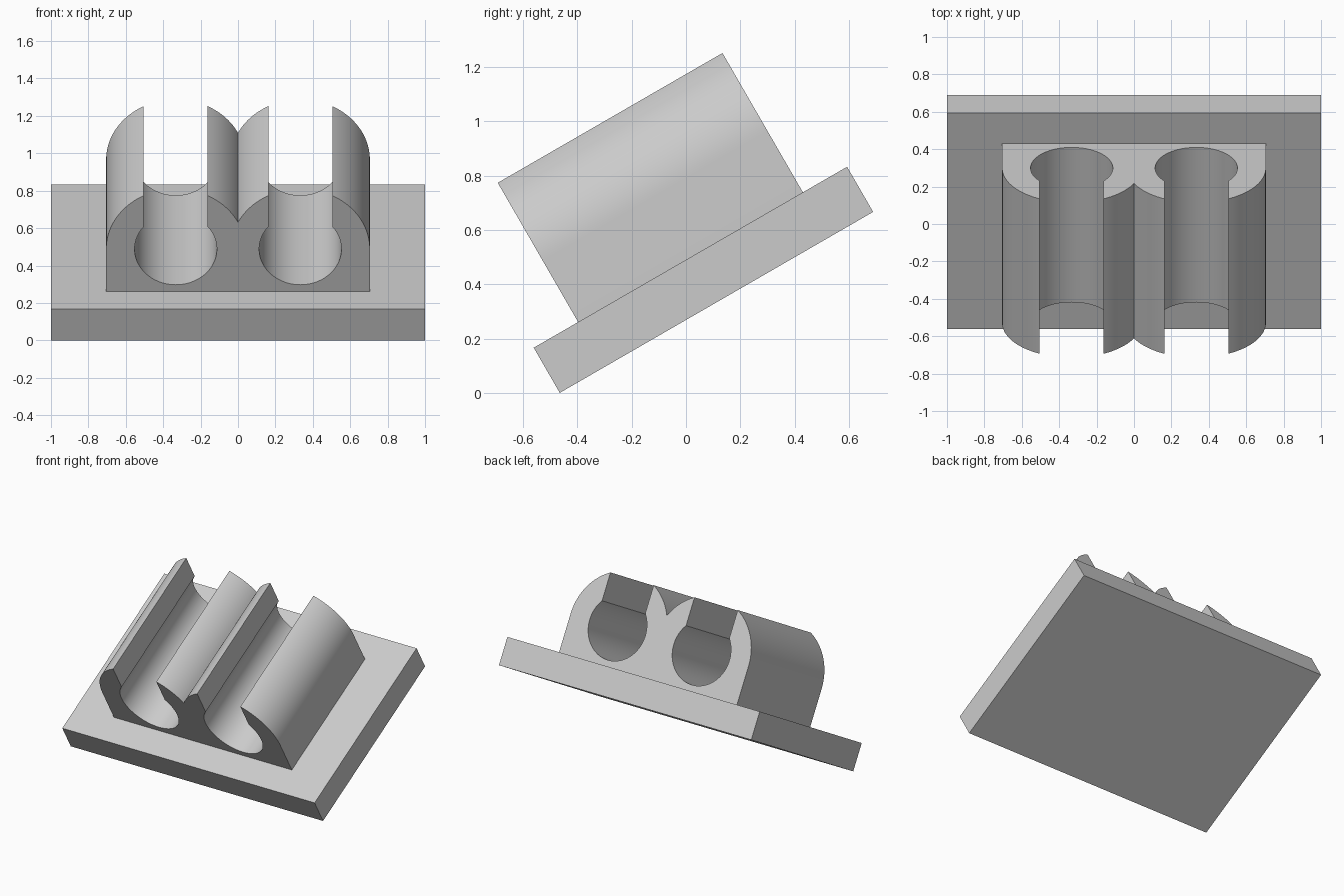
import bpy, bmesh
from math import acos, cos, sin, pi, radians

if "Cube" in bpy.data.objects:
    bpy.data.objects.remove(bpy.data.objects["Cube"], do_unlink=True)

TILT = radians(30)
ORIGIN = (0, -0.465, 0)
PLATE_LENGTH, PLATE_THICK = 1.333, 0.192
CLIP_START, CLIP_LENGTH = 0.189, 0.956
CENTRE_X, CENTRE_Z = 0.333, 0.454
OUTER, BORE, SLOT = 0.372, 0.22, 0.171

grey = bpy.data.materials.new("light grey")
grey.use_nodes = True
colour = (0.6, 0.6, 0.6, 1)
grey.diffuse_color = colour
grey.node_tree.nodes["Principled BSDF"].inputs["Base Color"].default_value = colour


def extrude_profile(name, points, start, length):
    """Extrude a closed x-z outline along the tilted base direction."""
    bm = bmesh.new()
    face = bm.faces.new([bm.verts.new((x, start, z)) for x, z in points])
    result = bmesh.ops.extrude_face_region(bm, geom=[face])
    moved = [v for v in result["geom"] if isinstance(v, bmesh.types.BMVert)]
    bmesh.ops.translate(bm, vec=(0, length, 0), verts=moved)
    bmesh.ops.recalc_face_normals(bm, faces=bm.faces)
    mesh = bpy.data.meshes.new(name)
    bm.to_mesh(mesh)
    bm.free()
    mesh.materials.append(grey)
    obj = bpy.data.objects.new(name, mesh)
    bpy.context.collection.objects.link(obj)
    obj.location = ORIGIN
    obj.rotation_euler.x = TILT
    bpy.ops.object.select_all(action="DESELECT")
    obj.select_set(True)
    bpy.context.view_layer.objects.active = obj
    bpy.ops.object.shade_smooth_by_angle(angle=radians(30))
    return obj


def arc(radius, first, last, steps):
    angles = [first + (last - first) * i / steps for i in range(steps + 1)]
    return [(CENTRE_X + radius * cos(a), CENTRE_Z + radius * sin(a)) for a in angles]


# Base plate
extrude_profile("base_plate",
                [(-1, 0), (1, 0), (1, PLATE_THICK), (-1, PLATE_THICK)],
                0, PLATE_LENGTH)

# Double clip: one slotted tube outline, mirrored about the central groove
lip, mouth = acos(SLOT / OUTER), acos(SLOT / BORE)
groove = acos(CENTRE_X / OUTER)
half = [(CENTRE_X + OUTER, PLATE_THICK)]
half += arc(OUTER, 0, lip, 20)
half += arc(BORE, mouth, -pi - mouth, 56)
half += arc(OUTER, pi - lip, pi - groove, 12)
mirrored = [(-x, z) for x, z in reversed(half[:-1])]
extrude_profile("double_clip", half + mirrored, CLIP_START, CLIP_LENGTH)
